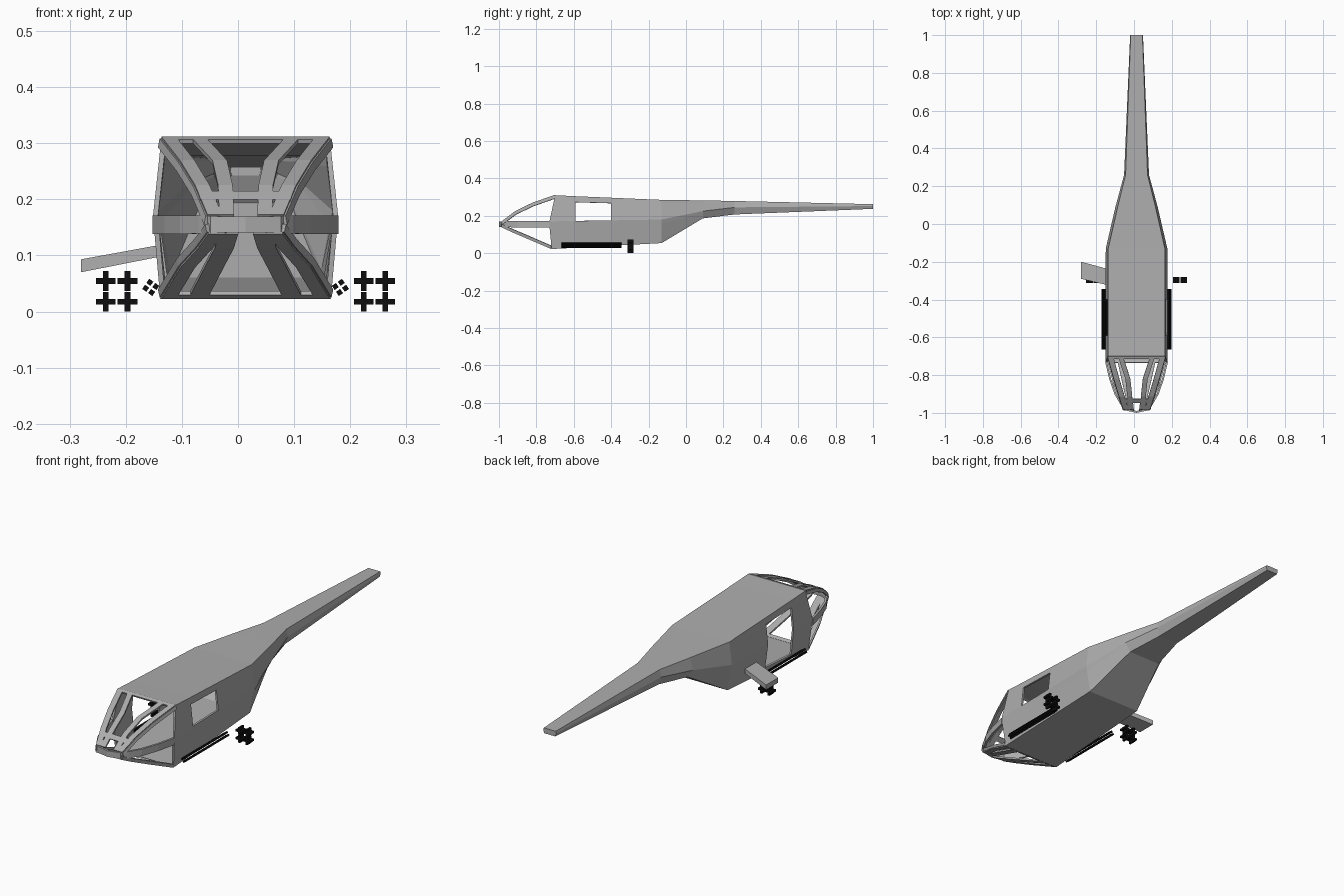
import bpy, bmesh, math

if "Cube" in bpy.data.objects:
    bpy.data.objects.remove(bpy.data.objects["Cube"])

CX = 0.0135  # centre line of the body


def material(name, v):
    m = bpy.data.materials.new(name)
    m.diffuse_color = (v, v, v, 1)
    m.use_nodes = True
    m.node_tree.nodes["Principled BSDF"].inputs["Base Color"].default_value = m.diffuse_color
    return m


GREY = material("hull grey", 0.42)
BLACK = material("black", 0.004)


def finish(name, bm, mat, thick=0, offset=0):
    bmesh.ops.recalc_face_normals(bm, faces=bm.faces)
    me = bpy.data.meshes.new(name)
    bm.to_mesh(me)
    bm.free()
    me.materials.append(mat)
    ob = bpy.data.objects.new(name, me)
    bpy.context.collection.objects.link(ob)
    if thick:
        s = ob.modifiers.new("thickness", 'SOLIDIFY')
        s.thickness, s.offset = thick, offset
    return ob


def ribbon(name, pairs, mirror=True, thick=0.012):
    """Flat bar through pairs of edge points, copied to the other side."""
    bm = bmesh.new()
    for s in ((1, -1) if mirror else (1,)):
        rows = [[bm.verts.new((CX + s * p[0], p[1], p[2])) for p in pr] for pr in pairs]
        for a, b in zip(rows, rows[1:]):
            bm.faces.new((a[0], a[1], b[1], b[0]))
    return finish(name, bm, GREY, thick)


def add_box(bm, lo, hi):
    geo = bmesh.ops.create_cube(bm, size=1)["verts"]
    for v in geo:
        v.co = [lo[i] + (v.co[i] + 0.5) * (hi[i] - lo[i]) for i in range(3)]
    return geo


# Fuselage: y, top z, shoulder z, bottom z, half widths at top, shoulder, bottom
ends = [
    (-0.72, 0.31, 0.17, 0.022, 0.150, 0.165, 0.152),
    (-0.13, 0.285, 0.18, 0.054, 0.150, 0.163, 0.140),
    (0.09, 0.282, 0.225, 0.186, 0.100, 0.112, 0.085),
    (0.26, 0.279, 0.245, 0.207, 0.058, 0.066, 0.052),
    (1.0, 0.262, 0.252, 0.237, 0.031, 0.034, 0.029),
]


def mix(a, b, t):
    return [p + (q - p) * t for p, q in zip(a, b)]


stations = [ends[0]]
for y in (-0.59, -0.40):
    stations.append(mix(ends[0], ends[1], (y + 0.72) / 0.59))
stations += ends[1:]

bm = bmesh.new()
rings = []
for i, (y, zt, zm, zb, wt, wm, wb) in enumerate(stations):
    T, M, B = (wt, zt), (wm, zm), (wb, zb)
    half = [T, mix(T, M, 0.24), M, mix(M, B, 0.2), mix(M, B, 0.85), B]
    lean = [0.02, 0.013, -0.01, -0.01, 0, 0] if i == 0 else [0] * 6
    right = [bm.verts.new((CX + x, y + d, z)) for (x, z), d in zip(half, lean)]
    left = [bm.verts.new((CX - x, y + d, z)) for (x, z), d in zip(half, lean)]
    rings.append(right + left[::-1])
for k, (a, b) in enumerate(zip(rings, rings[1:])):
    for j in range(12):
        # side window on the right, tall door opening on the left
        if k == 1 and j in (1, 7, 8, 9):
            continue
        n = (j + 1) % 12
        bm.faces.new((a[j], a[n], b[n], b[j]))
bm.faces.new(rings[-1])
finish("fuselage", bm, GREY, 0.009, -1)

# Cockpit frame: rows of y, z, half width for the upper and lower glazing
upper = [(-0.70, 0.308, 0.150), (-0.82, 0.266, 0.117), (-0.91, 0.222, 0.090), (-0.98, 0.170, 0.068)]
lower = [(-0.72, 0.026, 0.150), (-0.85, 0.082, 0.116), (-0.93, 0.116, 0.085), (-0.985, 0.142, 0.066)]
for part, rows, mid, wide, drop in (
        ("upper", upper, (0.085, 0.046, 0.036, 0.034), 0.026, -0.016),
        ("lower", lower, (0.085, 0.056, 0.038, 0.030), 0.034, 0.014)):
    ribbon(part + "_corner_bar", [((w, y, z), (w - 0.026, y, z)) for y, z, w in rows], thick=0.008)
    ribbon(part + "_corner_flange", [((w, y, z), (w + 0.003, y, z + drop)) for y, z, w in rows], thick=0.007)
    ribbon(part + "_middle_bar", [((m + wide / 2, y, z), (m - wide / 2, y, z))
                                  for (y, z, w), m in zip(rows, mid)], thick=0.008)
    y, z, w = rows[0]
    y2, z2, w2 = mix(rows[0], rows[1], 0.12)
    ribbon(part + "_rear_cross_bar", [((-w, y, z), (-w2, y2, z2)), ((w, y, z), (w2, y2, z2))], False, 0.008)
ribbon("nose_cross_bar", [((-0.085, -0.925, 0.212), (-0.08, -0.945, 0.197)),
                          ((0.085, -0.925, 0.212), (0.08, -0.945, 0.197))], False, 0.006)

# Belt round the nose
belt = [(0.161, -0.73, 0.138, 0.171), (0.140, -0.82, 0.138, 0.171), (0.112, -0.90, 0.138, 0.171),
        (0.080, -0.955, 0.139, 0.171), (0.060, -0.982, 0.140, 0.170), (0.0, -0.995, 0.141, 0.169)]
full = belt + [(-x, y, a, b) for x, y, a, b in belt[-2::-1]]
ribbon("nose_belt", [((x, y, a), (x, y, b)) for x, y, a, b in full], False, 0.01)

# Stub wing, on the left only: (x, front y, rear y, low z, high z)
bm = bmesh.new()
caps = []
for x, y0, y1, z0, z1 in ((-0.28, -0.29, -0.20, 0.070, 0.093), (-0.143, -0.323, -0.237, 0.097, 0.118)):
    caps.append([bm.verts.new(p) for p in ((x, y0, z0), (x, y1, z0), (x, y1, z1), (x, y0, z1))])
for c in caps:
    bm.faces.new(c)
for j in range(4):
    n = (j + 1) % 4
    bm.faces.new((caps[0][j], caps[0][n], caps[1][n], caps[1][j]))
finish("stub_wing", bm, GREY)

for side, s in (("right", 1), ("left", -1)):
    # Bundle of four rods along the lower side
    bm = bmesh.new()
    c, d = math.cos(math.radians(35)), math.sin(math.radians(35))
    for u in (-0.0065, 0.0065):
        for w in (-0.0065, 0.0065):
            for v in add_box(bm, (u - 0.0045, -0.665, w - 0.0045), (u + 0.0045, -0.345, w + 0.0045)):
                x, z = v.co.x, v.co.z
                v.co.x = CX + s * (0.169 + x * c - z * d)
                v.co.z = 0.043 + x * d + z * c
    finish(side + "_side_rods", bm, BLACK)

    # Cluster of four cross-shaped fins
    bm = bmesh.new()
    for off in (0.2105, 0.249):
        for z in (0.0175, 0.0545):
            x = CX + s * off
            add_box(bm, (x - 0.0175, -0.312, z - 0.005), (x + 0.0175, -0.281, z + 0.005))
            add_box(bm, (x - 0.005, -0.312, z - 0.0175), (x + 0.005, -0.281, z + 0.0175))
    finish(side + "_cross_fins", bm, BLACK)
